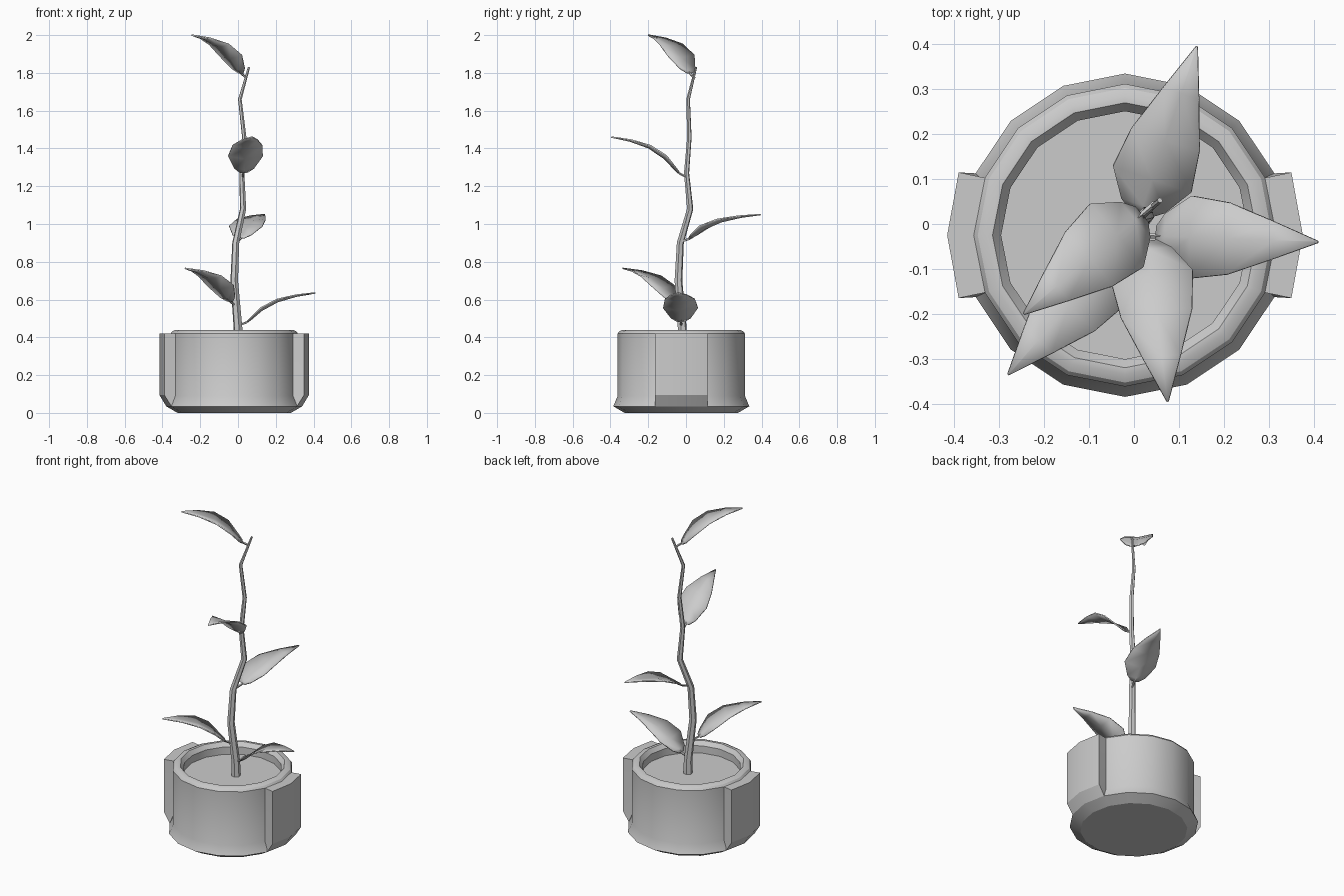
import bpy, bmesh, math
from mathutils import Vector

if "Cube" in bpy.data.objects:
    bpy.data.objects.remove(bpy.data.objects["Cube"])

POT_X, POT_Y = -0.02, -0.025


def make_object(name, bm):
    bmesh.ops.recalc_face_normals(bm, faces=bm.faces)
    mesh = bpy.data.meshes.new(name)
    bm.to_mesh(mesh)
    bm.free()
    ob = bpy.data.objects.new(name, mesh)
    bpy.context.collection.objects.link(ob)
    bpy.ops.object.select_all(action='DESELECT')
    ob.select_set(True)
    bpy.context.view_layer.objects.active = ob
    bpy.ops.object.shade_smooth_by_angle(angle=math.radians(28))
    return ob


def loft(bm, rings):
    """Skin closed rings of points and cap both ends."""
    rows = [[bm.verts.new(p) for p in ring] for ring in rings]
    n = len(rows[0])
    for a, b in zip(rows, rows[1:]):
        for i in range(n):
            j = (i + 1) % n
            bm.faces.new((a[i], a[j], b[j], b[i]))
    bm.faces.new(rows[0])
    bm.faces.new(rows[-1])


def polar(r, deg, z):
    a = math.radians(deg)
    return Vector((POT_X + r * math.cos(a), POT_Y + r * math.sin(a), z))


def tube(bm, points, radii, sides):
    pts = [Vector(p) for p in points]
    rings = []
    for i, p in enumerate(pts):
        d = (pts[min(i + 1, len(pts) - 1)] - pts[max(i - 1, 0)]).normalized()
        u = d.cross(Vector((0.3, 1, 0.1))).normalized()
        v = d.cross(u)
        rings.append([p + radii[i] * (u * math.cos(t) + v * math.sin(t))
                      for t in (2 * math.pi * k / sides for k in range(sides))])
    loft(bm, rings)


# Pot: 16-sided turned profile, the inner end closes as the soil surface
profile = [(0.30, 0), (0.36, 0.035), (0.337, 0.09), (0.337, 0.42),
           (0.328, 0.432), (0.31, 0.44), (0.295, 0.44), (0.276, 0.415), (0.276, 0.37)]
bm = bmesh.new()
loft(bm, [[polar(r, 22.5 * k, z) for k in range(16)] for r, z in profile])
make_object("pot", bm)

# Raised grip panels on the left and right of the pot
for name, turn in (("right_grip", 0), ("left_grip", 180)):
    bm = bmesh.new()
    rings = []
    for r, half, z in ((0.36, 22.5, 0.035), (0.396, 20.7, 0.095), (0.396, 20.7, 0.42)):
        outer = [polar(r, turn + a, z) for a in (-half, 0, half)]
        inner = [polar(0.33, turn + a, z) for a in (22.5, 0, -22.5)]
        rings.append(outer + inner)
    loft(bm, rings)
    make_object(name, bm)

# Stem: crooked tapering tube
stem = [(0, -0.02, 0.36), (0, -0.02, 0.45), (-0.02, -0.04, 0.70), (-0.012, -0.03, 0.90),
        (0.027, 0.022, 1.08), (0.02, 0.003, 1.27), (0.033, 0.018, 1.46),
        (0.01, 0.011, 1.66), (0.058, 0.053, 1.83)]
bm = bmesh.new()
tube(bm, stem, [0.026, 0.024, 0.021, 0.019, 0.017, 0.014, 0.012, 0.010, 0.006], 6)
make_object("stem", bm)

# Leaves: fraction along, half width, fraction of rise
STATIONS = [(0.10, 0.022, 0.10), (0.15, 0.052, 0.18), (0.29, 0.092, 0.46),
            (0.50, 0.080, 0.73), (0.75, 0.042, 0.90), (1.0, 0.002, 1.0)]


def leaf(name, base, tip):
    base, tip = Vector(base), Vector(tip)
    run = Vector((tip.x - base.x, tip.y - base.y, 0))
    side = Vector((-run.y, run.x, 0)).normalized()
    bm = bmesh.new()
    rows = []
    for s, w, h in STATIONS:
        mid = base + run * s + Vector((0, 0, (tip.z - base.z) * h))
        lift = Vector((0, 0, 0.15 * w))
        rows.append([bm.verts.new(p) for p in
                     (mid - side * w + lift, mid, mid + side * w + lift)])
    for a, b in zip(rows, rows[1:]):
        for i in (0, 1):
            bm.faces.new((a[i], a[i + 1], b[i + 1], b[i]))
    ob = make_object(name, bm)
    mod = ob.modifiers.new("thickness", 'SOLIDIFY')
    mod.thickness = 0.007
    mod.offset = 0
    # Leaf stalk
    bm = bmesh.new()
    end = base + run * 0.16 + Vector((0, 0, (tip.z - base.z) * 0.19))
    tube(bm, [base, base.lerp(end, 0.55) - Vector((0, 0, 0.004)), end],
         [0.007, 0.006, 0.003], 5)
    make_object(name + "_stalk", bm)


leaves = [((0.01, -0.025, 0.465), (0.41, -0.04, 0.635)),
          ((-0.015, -0.035, 0.57), (-0.28, -0.335, 0.765)),
          ((0.0, -0.02, 0.91), (0.14, 0.395, 1.05)),
          ((0.025, 0.0, 1.25), (0.075, -0.395, 1.46)),
          ((0.045, 0.045, 1.775), (-0.245, -0.20, 2.0))]
for i, (b, t) in enumerate(leaves):
    leaf("leaf_%d" % (i + 1), b, t)
